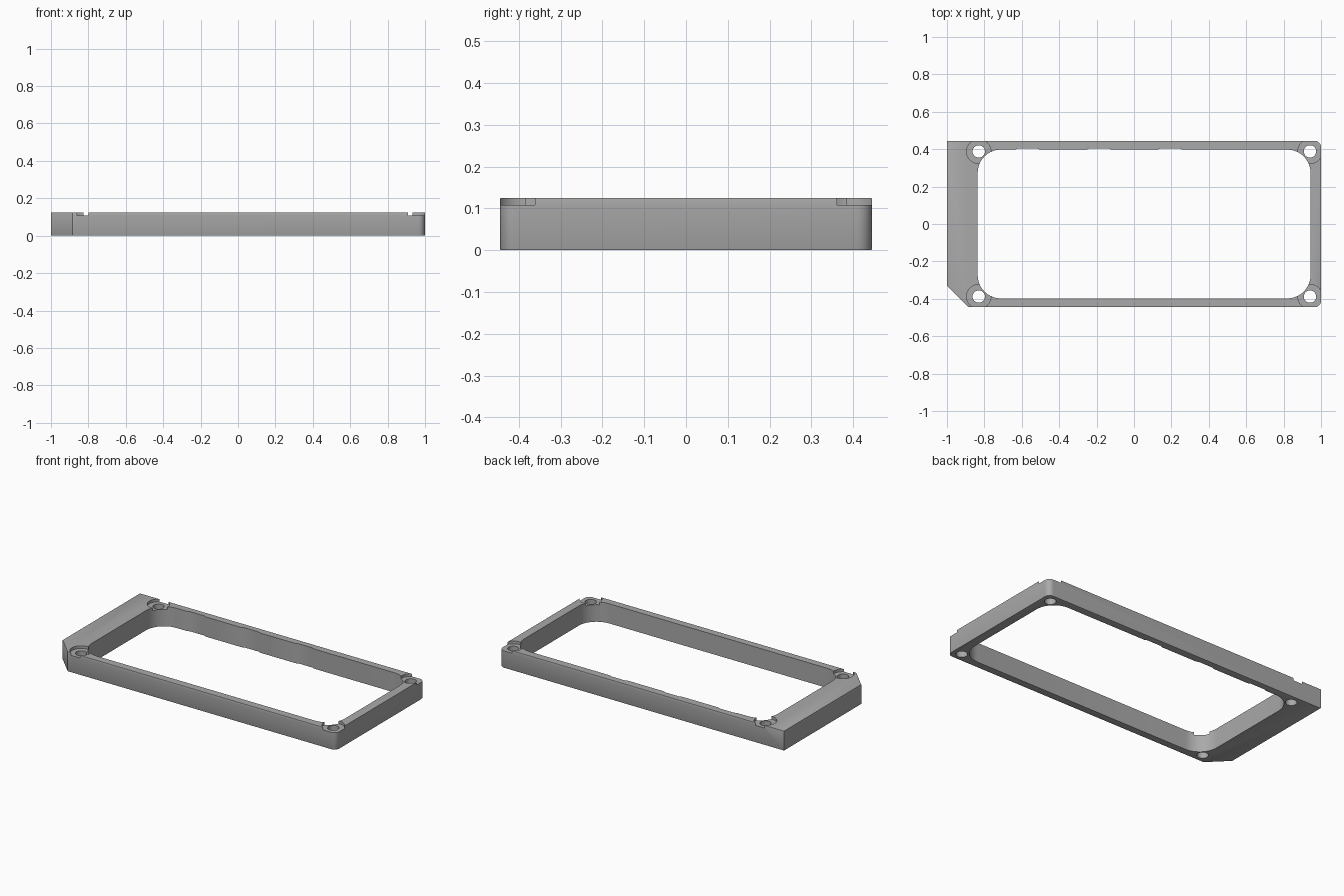
import bpy, bmesh
from math import cos, sin, pi, radians

cube = bpy.data.objects.get("Cube")
if cube:
    bpy.data.objects.remove(cube, do_unlink=True)

HEIGHT, HALF_Y = 0.125, 0.445
HOLES = [(x, y) for x in (-0.83, 0.941) for y in (-0.388, 0.388)]
FLOOR = 0.108

grey = bpy.data.materials.new("plain_grey")
grey.use_nodes = True
grey.diffuse_color = (0.4, 0.4, 0.4, 1)
grey.node_tree.nodes["Principled BSDF"].inputs["Base Color"].default_value = (0.4, 0.4, 0.4, 1)


def arc(cx, cy, r, start, steps=10, sweep=90):
    """Points along a counter-clockwise arc."""
    angles = [radians(start + sweep * i / steps) for i in range(steps + 1)]
    return [(cx + r * cos(a), cy + r * sin(a)) for a in angles]


def prism(name, points, z0, z1, rim=0):
    """Extrude a closed outline, optionally softening the outer rim edges."""
    bm = bmesh.new()
    base = bm.faces.new([bm.verts.new((x, y, z0)) for x, y in points])
    top = bmesh.ops.extrude_face_region(bm, geom=[base])["geom"]
    bmesh.ops.translate(bm, vec=(0, 0, z1 - z0),
                        verts=[v for v in top if isinstance(v, bmesh.types.BMVert)])
    bmesh.ops.recalc_face_normals(bm, faces=bm.faces[:])
    if rim:
        edges = [e for e in bm.edges if abs(e.verts[0].co.z - e.verts[1].co.z) < 1e-6]
        bmesh.ops.bevel(bm, geom=edges, offset=rim, segments=2, profile=0.5, affect='EDGES')
    mesh = bpy.data.meshes.new(name)
    bm.to_mesh(mesh)
    bm.free()
    obj = bpy.data.objects.new(name, mesh)
    bpy.context.collection.objects.link(obj)
    mesh.materials.append(grey)
    return obj


def cut(target, cutter):
    cutter.hide_render = True
    mod = target.modifiers.new("cut", 'BOOLEAN')
    mod.operation, mod.solver, mod.object = 'DIFFERENCE', 'EXACT', cutter
    bpy.context.view_layer.objects.active = target
    bpy.ops.object.modifier_apply(modifier=mod.name)
    bpy.data.objects.remove(cutter, do_unlink=True)


# Frame body: square back corner, chamfered front corner, rounded far end
r = 0.035
outline = [(-1, HALF_Y), (-1, -0.33), (-0.885, -HALF_Y)]
outline += arc(1 - r, -HALF_Y + r, r, -90) + arc(1 - r, HALF_Y - r, r, 0)
frame = prism("frame", outline, 0, HEIGHT, rim=0.003)

# Main opening with rounded corners and three shallow pockets on the back wall
left, right, half, r = -0.836, 0.944, 0.398, 0.125
opening = arc(left + r, -half + r, r, 180) + arc(right - r, -half + r, r, 270)
opening += arc(right - r, half - r, r, 0)
for x in (0.192, -0.188, -0.57):
    opening += [(x + 0.065, half), (x + 0.05, half + 0.007),
                (x - 0.05, half + 0.007), (x - 0.065, half)]
opening += arc(left + r, half - r, r, 90)
cut(frame, prism("opening_cutter", opening, -0.1, 0.3))

# Screw seats and through holes at the corners
for x, y in HOLES:
    cut(frame, prism("seat_cutter", arc(x, y, 0.065, 0, 48, 360)[:-1], FLOOR, 0.3))
    cut(frame, prism("hole_cutter", arc(x, y, 0.033, 0, 32, 360)[:-1], -0.1, 0.3))
    if x > 0:
        # Seats at the rounded end run out through the corner
        s = 1 if y > 0 else -1
        corner = [(x, y), (1.1, y), (1.1, y + 0.2 * s), (x, y + 0.2 * s)]
        cut(frame, prism("corner_cutter", corner, FLOOR, 0.3))

bpy.ops.object.select_all(action='DESELECT')
frame.select_set(True)
bpy.context.view_layer.objects.active = frame
bpy.ops.object.shade_smooth_by_angle(angle=radians(30))
